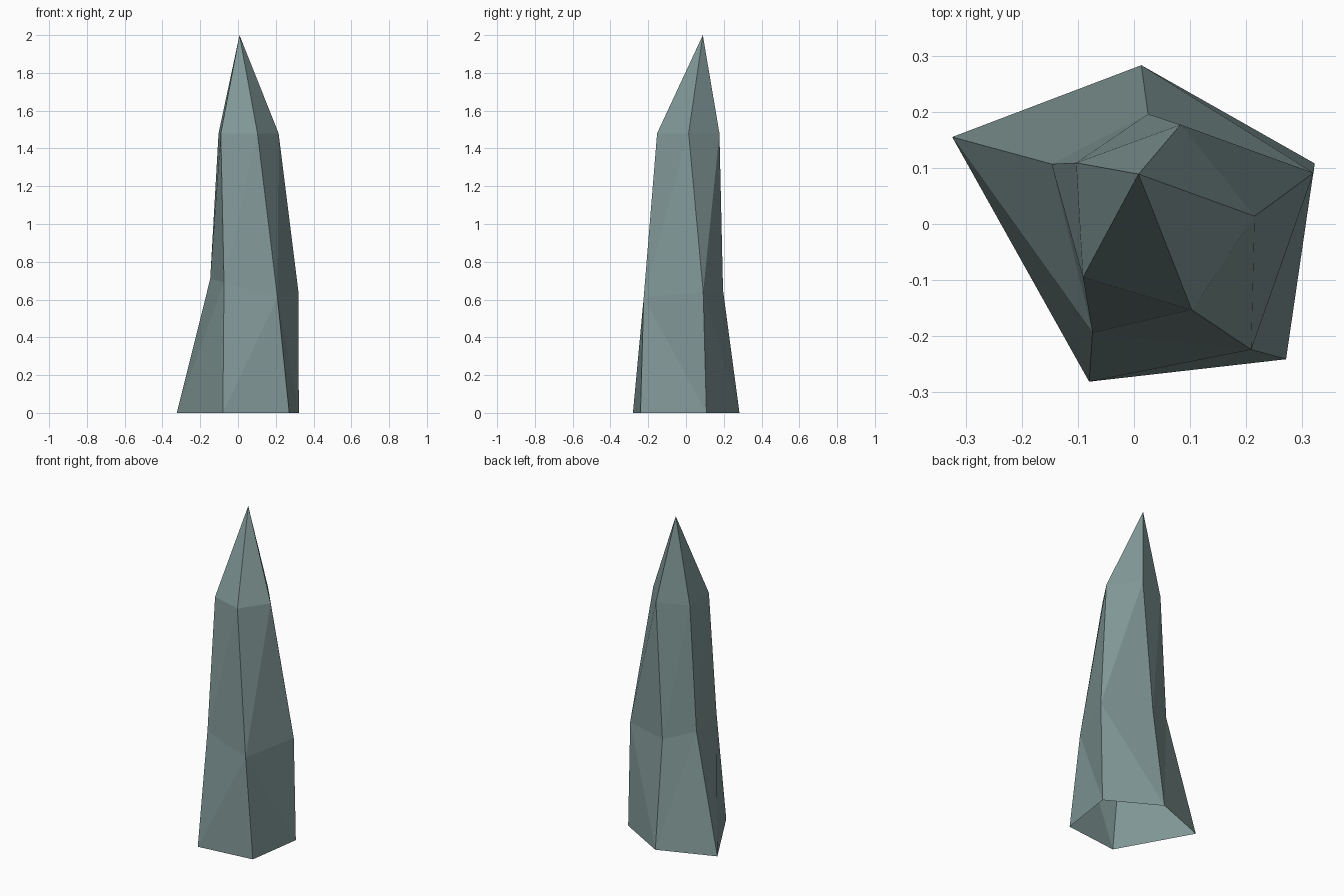
import bpy, bmesh

if "Cube" in bpy.data.objects:
    bpy.data.objects.remove(bpy.data.objects["Cube"])

# Crystal cross-sections, clockwise from the back corner (x, y, z)
rings = [
    [(0.013, 0.283, 0), (0.322, 0.108, 0), (0.271, -0.241, 0), (-0.08, -0.281, 0), (-0.324, 0.155, 0)],
    [(0.025, 0.196, 0.65), (0.32, 0.091, 0.64), (0.209, -0.224, 0.61), (-0.074, -0.194, 0.69), (-0.147, 0.107, 0.71)],
    [(0.083, 0.177, 1.48), (0.215, 0.014, 1.48), (0.103, -0.153, 1.48), (-0.091, -0.095, 1.48), (-0.103, 0.109, 1.48)],
]
tip = (0.008, 0.089, 2.0)
# Facet crease direction per side, for the lower and upper band
creases = [(0, 0, 1, 1, 1), (1, 1, 1, 1, 1)]

bm = bmesh.new()
v = [[bm.verts.new(p) for p in ring] for ring in rings]
apex = bm.verts.new(tip)

# Sides, split into triangular facets (the base stays open)
for lo, hi, crease in zip(v, v[1:], creases):
    for i in range(5):
        j = (i + 1) % 5
        if crease[i]:
            bm.faces.new((hi[i], hi[j], lo[j]))
            bm.faces.new((hi[i], lo[j], lo[i]))
        else:
            bm.faces.new((hi[i], hi[j], lo[i]))
            bm.faces.new((hi[j], lo[j], lo[i]))

# Pointed tip
for i in range(5):
    bm.faces.new((apex, v[2][(i + 1) % 5], v[2][i]))

mesh = bpy.data.meshes.new("crystal")
bm.to_mesh(mesh)
bm.free()

mat = bpy.data.materials.new("grey teal stone")
mat.diffuse_color = (0.216, 0.31, 0.305, 1)
mat.use_nodes = True
mat.node_tree.nodes["Principled BSDF"].inputs["Base Color"].default_value = mat.diffuse_color
mesh.materials.append(mat)
crystal = bpy.data.objects.new("crystal", mesh)
bpy.context.collection.objects.link(crystal)
